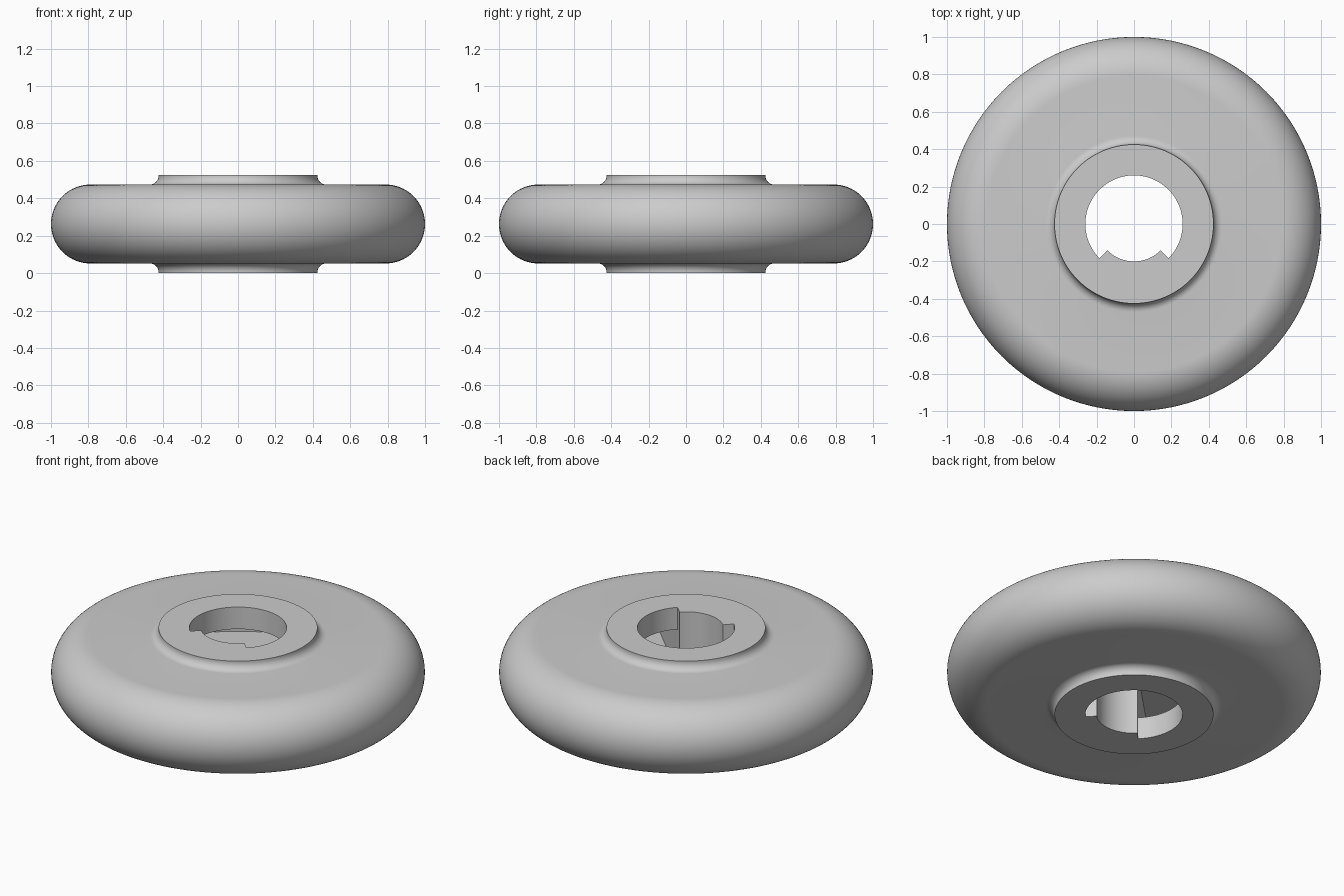
import bpy
import bmesh
from math import sin, cos, pi, radians

SEGMENTS = 128
HEIGHT = 0.525
TIRE_R = 0.211          # radius of the rounded rim
HUB_R, FILLET = 0.425, 0.046
BORE_R, KEY_R = 0.26, 0.2
LIP, CAVITY_R = 0.13, 0.8

cube = bpy.data.objects.get("Cube")
if cube:
    bpy.data.objects.remove(cube, do_unlink=True)

grey = bpy.data.materials.new("plain_grey")
grey.use_nodes = True
grey.diffuse_color = (0.6, 0.6, 0.6, 1)
grey.node_tree.nodes["Principled BSDF"].inputs["Base Color"].default_value = (0.6, 0.6, 0.6, 1)


def arc(cx, cz, r, start, end, steps):
    """Points along an arc, angles in degrees."""
    angles = [radians(start + (end - start) * i / steps) for i in range(steps + 1)]
    return [(cx + r * cos(a), cz + r * sin(a)) for a in angles]


def revolve(name, profile, start=0, sweep=360):
    """Closed (radius, height) profile turned about z, capped if not a full turn."""
    bm = bmesh.new()
    full = sweep == 360
    count = SEGMENTS * sweep // 360
    rings = []
    for i in range(count if full else count + 1):
        a = radians(start + sweep * i / count)
        rings.append([bm.verts.new((r * cos(a), r * sin(a), z)) for r, z in profile])
    n = len(profile)
    for i in range(count):
        here, there = rings[i], rings[(i + 1) % len(rings)]
        for j in range(n):
            k = (j + 1) % n
            bm.faces.new((here[j], there[j], there[k], here[k]))
    if not full:
        bm.faces.new(rings[0])
        bm.faces.new(rings[-1][::-1])
    bmesh.ops.recalc_face_normals(bm, faces=bm.faces)
    mesh = bpy.data.meshes.new(name)
    bm.to_mesh(mesh)
    bm.free()
    mesh.materials.append(grey)
    obj = bpy.data.objects.new(name, mesh)
    bpy.context.collection.objects.link(obj)
    return obj


# Wheel body: lower half profile mirrored into the upper half
mid = HEIGHT / 2
floor = mid - TIRE_R
lower = [(KEY_R, 0), (HUB_R, 0)]
lower += arc(HUB_R + FILLET, floor - FILLET, FILLET, 180, 90, 8)
lower += arc(1 - TIRE_R, mid, TIRE_R, -90, 0, 20)
upper = [(r, HEIGHT - z) for r, z in reversed(lower[:-1])]
wheel = revolve("wheel", lower + upper)

# Bore and hollow inside, leaving a solid quarter as the key at the front
top = HEIGHT - LIP
hollow = [(0.05, -0.1), (BORE_R, -0.1), (BORE_R, LIP), (CAVITY_R, LIP),
          (CAVITY_R, top), (BORE_R, top), (BORE_R, 0.7), (0.05, 0.7)]
cutter = revolve("bore_cutter", hollow, start=-45, sweep=270)
cutter.hide_render = True

cut = wheel.modifiers.new("bore", 'BOOLEAN')
cut.operation = 'DIFFERENCE'
cut.solver = 'EXACT'
cut.object = cutter

bpy.ops.object.select_all(action='DESELECT')
wheel.select_set(True)
bpy.context.view_layer.objects.active = wheel
bpy.ops.object.modifier_apply(modifier=cut.name)
bpy.data.objects.remove(cutter, do_unlink=True)
bpy.ops.object.shade_smooth_by_angle(angle=radians(30))
